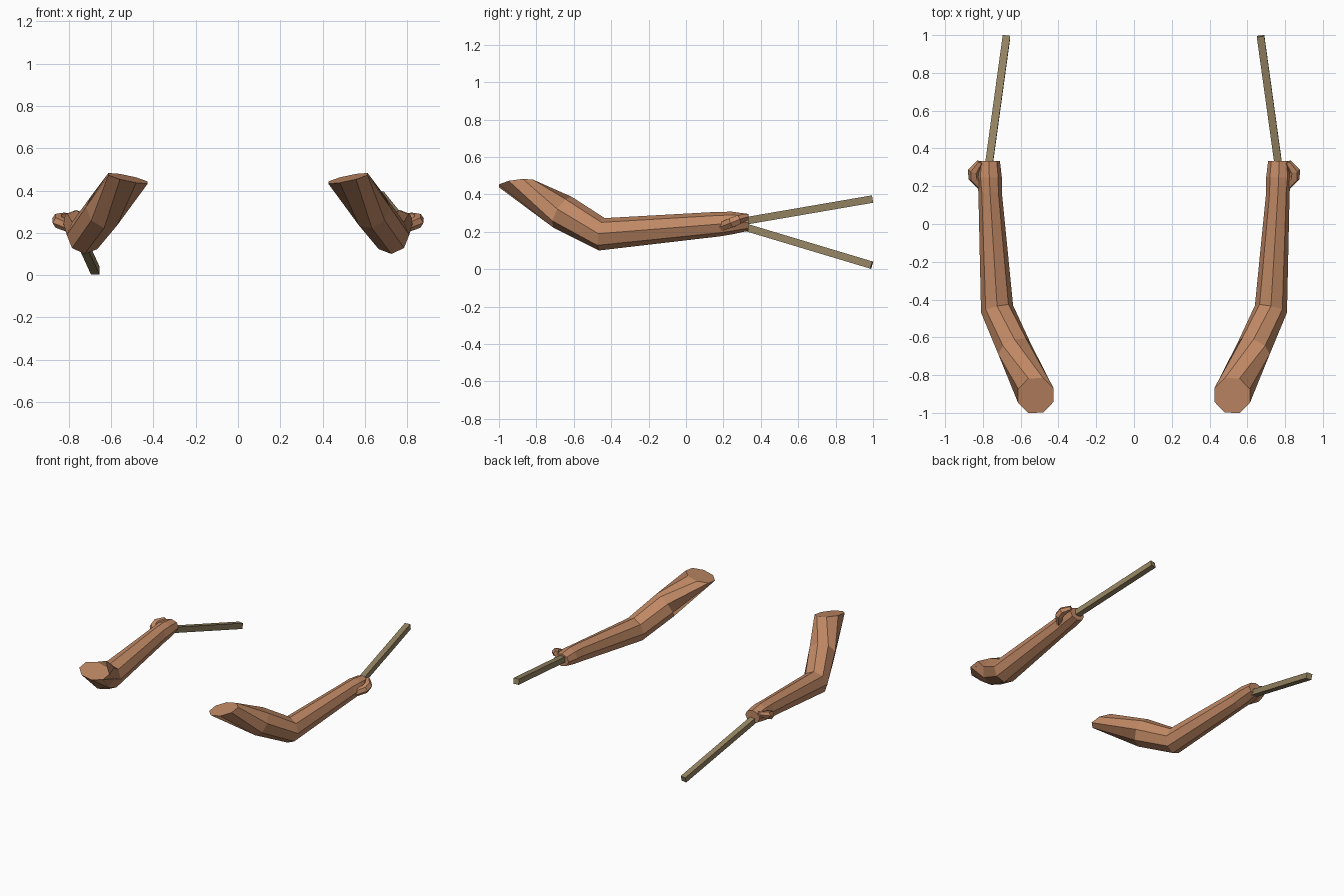
import bpy, bmesh, math
from mathutils import Vector

if "Cube" in bpy.data.objects:
    bpy.data.objects.remove(bpy.data.objects["Cube"])


def material(name, color):
    m = bpy.data.materials.new(name)
    m.diffuse_color = (*color, 1)
    m.use_nodes = True
    m.node_tree.nodes["Principled BSDF"].inputs["Base Color"].default_value = m.diffuse_color
    return m


skin = material("tan_skin", (0.53, 0.25, 0.13))
wood = material("drab_wood", (0.30, 0.23, 0.122))


def loft(name, rings, sides, mat, mirror=False):
    """Skin rings of (centre, facing direction, half width, half height, phase in degrees)."""
    bm = bmesh.new()
    loops = []
    for centre, facing, w, h, phase in rings:
        n = Vector(facing).normalized()
        u = Vector((1, 0, 0))
        u = (u - n * u.dot(n)).normalized()
        v = u.cross(n)
        loop = []
        for i in range(sides):
            a = 2 * math.pi * i / sides + math.radians(phase)
            loop.append(bm.verts.new(Vector(centre) + u * w * math.cos(a) + v * h * math.sin(a)))
        loops.append(loop)
    for a, b in zip(loops, loops[1:]):
        for i in range(sides):
            j = (i + 1) % sides
            bm.faces.new((a[i], a[j], b[j], b[i]))
    bm.faces.new(loops[0])
    bm.faces.new(loops[-1])
    bmesh.ops.recalc_face_normals(bm, faces=bm.faces)
    mesh = bpy.data.meshes.new(name)
    bm.to_mesh(mesh)
    bm.free()
    mesh.materials.append(mat)
    ob = bpy.data.objects.new(name, mesh)
    bpy.context.collection.objects.link(ob)
    if mirror:
        ob.modifiers.new("other_side", 'MIRROR').use_axis[0] = True
    return ob


# Arms: flat shoulder cut, upper arm, elbow, forearm and fist end
loft("arms", [
    ((0.52, -0.908, 0.458), (0.22, 0.14, -1), 0.103, 0.1, 22.5),
    ((0.633, -0.66, 0.305), (0.36, 0.8, -0.48), 0.092, 0.096, 0),
    ((0.725, -0.45, 0.187), (0.22, 0.95, -0.17), 0.087, 0.088, 0),
    ((0.762, 0.17, 0.241), (0.04, 1, 0.08), 0.062, 0.066, 0),
    ((0.766, 0.25, 0.248), (0, 1, 0.08), 0.066, 0.06, 0),
    ((0.768, 0.333, 0.251), (0, 1, 0), 0.058, 0.045, 0),
], 8, skin, True)

# Thumbs: short bent fingers on the outer side of each fist
loft("thumbs", [
    ((0.80, 0.19, 0.228), (0.6, 0.8, 0.2), 0.022, 0.026, 0),
    ((0.848, 0.245, 0.25), (0.3, 0.9, 0.35), 0.03, 0.03, 0),
    ((0.85, 0.28, 0.265), (-0.3, 0.9, 0.3), 0.03, 0.028, 0),
    ((0.815, 0.328, 0.28), (-0.4, 0.9, 0.2), 0.018, 0.018, 0),
], 6, skin, True)


# Square sticks, one raised and one lowered
def stick(name, start, end):
    d = Vector(end) - Vector(start)
    r = 0.02 * math.sqrt(2)
    loft(name, [(start, d, r, r, 45), (end, d, r, r, 45)], 4, wood)


stick("raised_stick", (0.769, 0.28, 0.252), (0.67, 0.995, 0.375))
stick("lowered_stick", (-0.773, 0.28, 0.236), (-0.675, 0.993, 0.022))
